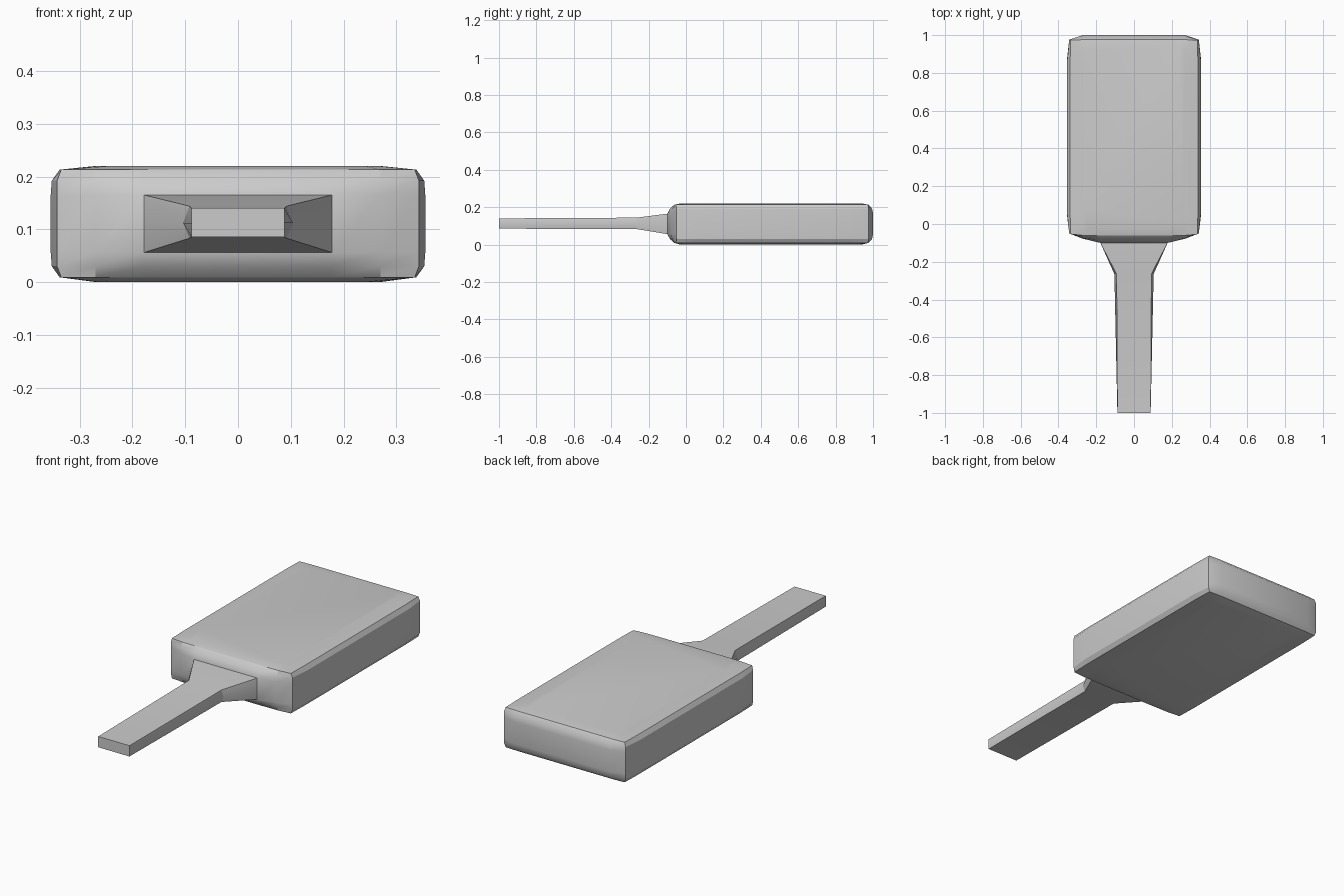
import bpy, bmesh, math

if "Cube" in bpy.data.objects:
    bpy.data.objects.remove(bpy.data.objects["Cube"])


def loft(name, rings):
    """Skin a list of closed rings of equal length and cap both ends."""
    bm = bmesh.new()
    loops = [[bm.verts.new(p) for p in r] for r in rings]
    for a, b in zip(loops, loops[1:]):
        n = len(a)
        for i in range(n):
            bm.faces.new((a[i], a[(i + 1) % n], b[(i + 1) % n], b[i]))
    bm.faces.new(loops[0][::-1])
    bm.faces.new(loops[-1])
    bmesh.ops.recalc_face_normals(bm, faces=bm.faces)
    me = bpy.data.meshes.new(name)
    bm.to_mesh(me)
    bm.free()
    ob = bpy.data.objects.new(name, me)
    bpy.context.collection.objects.link(ob)
    bpy.ops.object.select_all(action='DESELECT')
    ob.select_set(True)
    bpy.context.view_layer.objects.active = ob
    bpy.ops.object.shade_smooth_by_angle(angle=math.radians(25))
    return ob


def mirrored(half):
    """Close a right-hand outline with its mirror image in x."""
    return half + [(-x, y) for x, y in reversed(half)]


# Outlines of the thick head, from the handle end to the far end
face = mirrored([(.17, -.062), (.27, -.06), (.335, -.054), (.338, .05),
                 (.338, .87), (.335, .973), (.27, .976)])
rim = mirrored([(.178, -.086), (.27, -.074), (.343, -.05), (.353, .05),
                (.353, .87), (.343, .976), (.27, .995)])
waist = mirrored([(.178, -.1), (.27, -.078), (.343, -.05), (.355, .05),
                  (.355, .87), (.343, .976), (.27, 1.0)])
crown = mirrored([(.17, -.03), (.24, -.03), (.265, .0), (.27, .08),
                  (.27, .84), (.265, .92), (.24, .94)])

# Head: slightly domed slab with chamfered edges
levels = [(crown, 0), (face, .009), (rim, .03), (waist, .056),
          (waist, .165), (rim, .192), (face, .213), (crown, .22)]
loft("head", [[(x, y, z) for x, y in o] for o, z in levels])

# Handle: flat bar flaring into the head
sections = [(-.07, .178, .178, .056, .165), (-.1, .178, .178, .056, .165),
            (-.265, .092, .104, .083, .144), (-1.0, .088, .088, .085, .14)]
loft("handle", [[(-w, y, lo), (w, y, lo), (m, y, .112),
                 (w, y, hi), (-w, y, hi), (-m, y, .112)]
                for y, w, m, lo, hi in sections])
